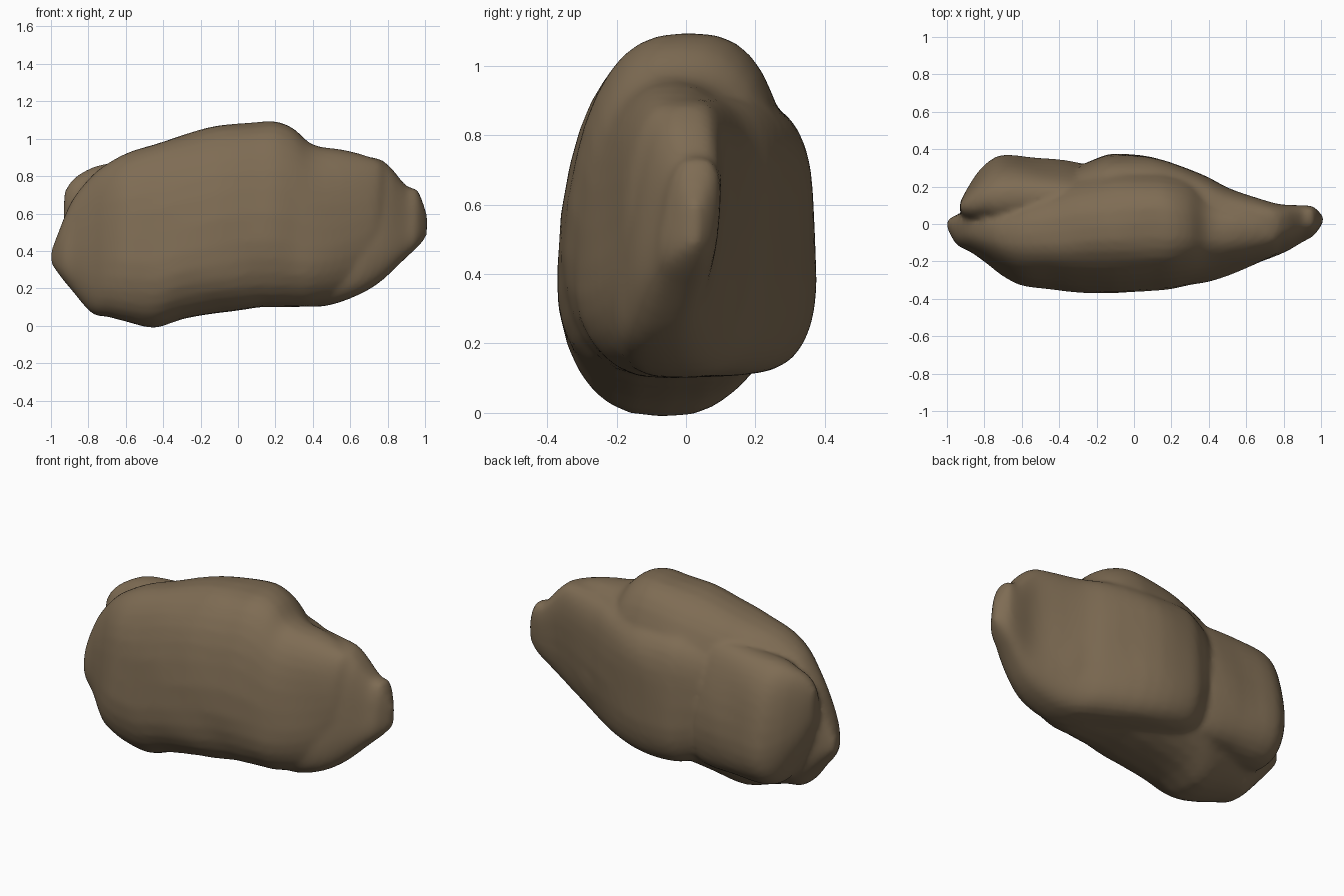
import bpy
import bmesh
import math
from mathutils import Vector, noise

cube = bpy.data.objects.get("Cube")
if cube:
    bpy.data.objects.remove(cube, do_unlink=True)

SIDES = 32
STEPS = 3

# Stations along each slab: x, front y, back y, bottom z, top z
FRONT_SLAB = [
    (-1.0, -.02, .03, .33, .40), (-.95, -.11, .06, .26, .53),
    (-.88, -.15, .09, .18, .68), (-.78, -.22, .12, .07, .81),
    (-.7, -.28, .15, .05, .87), (-.6, -.33, .19, .02, .92),
    (-.45, -.35, .24, -.01, .97), (-.3, -.37, .3, .03, 1.02),
    (-.1, -.38, .33, .07, 1.07), (.1, -.36, .33, .1, 1.09),
    (.2, -.35, .31, .1, 1.09), (.3, -.33, .28, .1, 1.05),
    (.4, -.31, .23, .11, .97), (.55, -.26, .17, .15, .94),
    (.7, -.2, .11, .26, .9), (.77, -.15, .07, .37, .87),
    (.8, -.07, .03, .5, .8),
]
REAR_BODY = [
    (-.42, .08, .2, .3, .76), (-.32, -.02, .29, .2, .83),
    (-.2, -.05, .35, .14, .87), (-.1, -.07, .38, .12, .89),
    (.1, -.1, .37, .11, .9), (.35, -.2, .29, .1, .91),
    (.5, -.23, .21, .11, .91), (.65, -.22, .16, .17, .9),
    (.78, -.17, .12, .25, .88), (.9, -.1, .11, .36, .75),
    (.96, -.07, .1, .42, .73), (1.01, 0, .04, .48, .6),
]
BACK_LUMP = [
    (-.93, .06, .12, .52, .72), (-.88, 0, .21, .35, .79),
    (-.8, -.04, .32, .19, .84), (-.7, -.08, .38, .14, .87),
    (-.5, -.06, .36, .14, .88), (-.3, -.02, .33, .14, .88),
    (-.15, .05, .28, .2, .8),
]


def soft_power(value, power):
    return math.copysign(abs(value) ** power, value)


def smooth_stations(stations):
    """Add in-between stations along a smooth curve."""
    points = [Vector(s) for s in stations]
    padded = [points[0]] + points + [points[-1]]
    for a, b, c, d in zip(padded, padded[1:], padded[2:], padded[3:]):
        for step in range(STEPS):
            t = step / STEPS
            yield (b + (c - a) * t / 2 + (a - b * 2.5 + c * 2 - d / 2) * t ** 2
                   + (b * 3 - a - c * 3 + d) * t ** 3 / 2)
    yield points[-1]


def add_slab(bm, stations, squareness, taper, lean, tip_lean=0):
    """Loft a closed, rounded slab; tip_lean tilts it more toward +x."""
    rings = []
    for x, front, back, low, high in smooth_stations(stations):
        middle, half_depth = (front + back) / 2, (back - front) / 2
        centre, half_height = (low + high) / 2, (high - low) / 2
        twist = tip_lean * min(max(x, 0), 0.7)
        ring = []
        for i in range(SIDES):
            angle = math.tau * i / SIDES
            across = soft_power(math.cos(angle), squareness)
            up = soft_power(math.sin(angle), squareness)
            width = (1 - taper * up) / (1 + taper * 0.4) - twist / 2
            y = middle + half_depth * (across * width + (lean + twist) * up)
            point = Vector((x, y, centre + half_height * up))
            # Uneven, weathered surface
            bump = noise.noise_vector(point * 4) * 0.01
            bump.x *= 0.3
            ring.append(bm.verts.new(point + bump))
        rings.append(ring)
    for a, b in zip(rings, rings[1:]):
        for i in range(SIDES):
            j = (i + 1) % SIDES
            bm.faces.new((a[i], a[j], b[j], b[i]))
    bm.faces.new(rings[0])
    bm.faces.new(rings[-1])


# Three overlapping masses of stone
bm = bmesh.new()
add_slab(bm, FRONT_SLAB, 0.77, 0.14, 0.05)
add_slab(bm, REAR_BODY, 0.66, 0.05, 0.0, 0.35)
add_slab(bm, BACK_LUMP, 0.84, 0.22, -0.05)
bmesh.ops.recalc_face_normals(bm, faces=bm.faces)
mesh = bpy.data.meshes.new("rock")
bm.to_mesh(mesh)
bm.free()
rock = bpy.data.objects.new("rock", mesh)
bpy.context.collection.objects.link(rock)

# Fuse the masses into one worn boulder
fuse = rock.modifiers.new("fuse", "REMESH")
fuse.mode = "VOXEL"
fuse.voxel_size = 0.018
fuse.use_smooth_shade = True
wear = rock.modifiers.new("wear", "SMOOTH")
wear.factor = 0.5
wear.iterations = 5

# Brown stone
stone = bpy.data.materials.new("brown stone")
stone.use_nodes = True
colour = (0.21, 0.15, 0.088, 1)
stone.diffuse_color = colour
shader = stone.node_tree.nodes["Principled BSDF"]
shader.inputs["Base Color"].default_value = colour
shader.inputs["Roughness"].default_value = 0.9
mesh.materials.append(stone)
